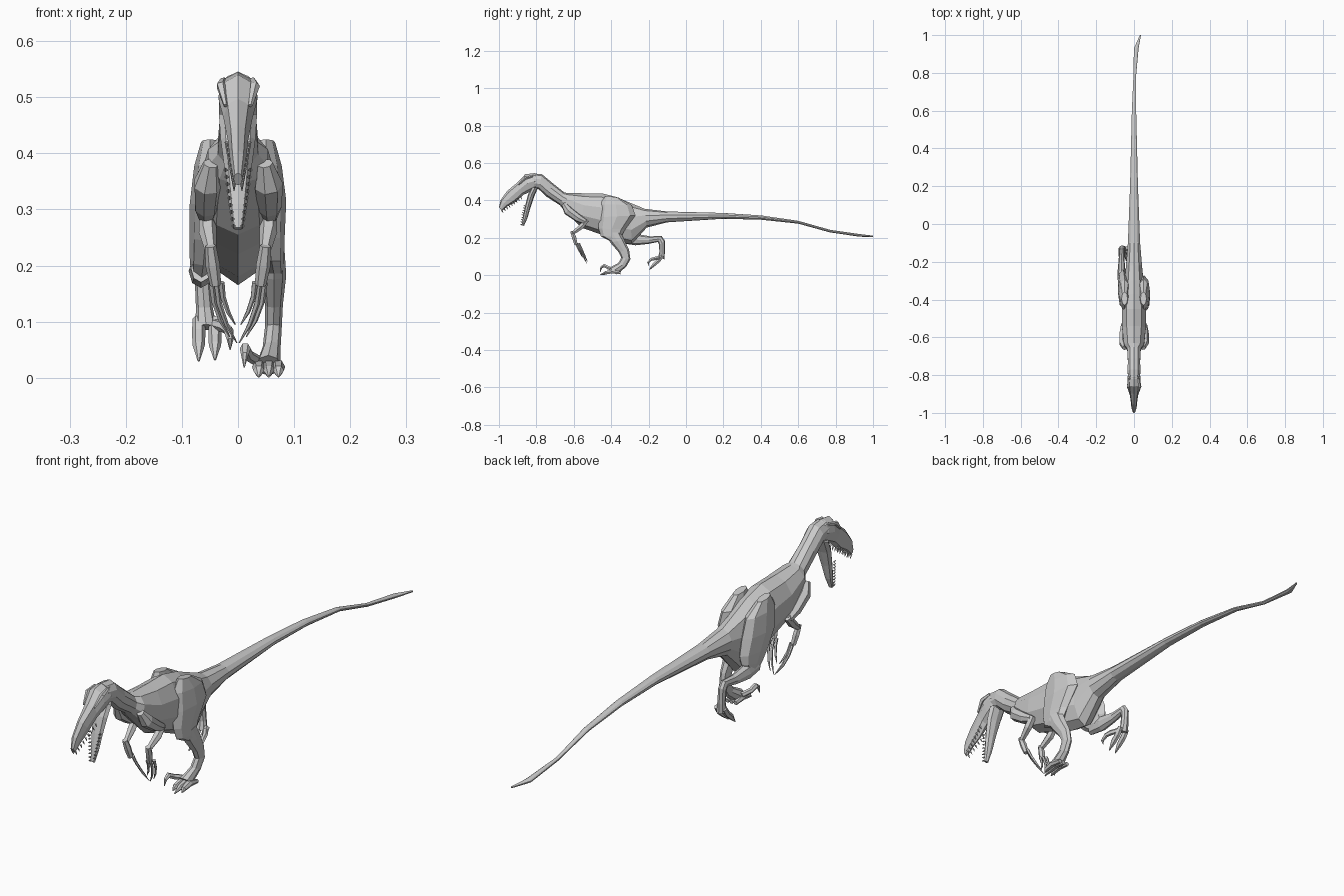
import bpy, bmesh, math
from mathutils import Vector


def make(name, rings):
    """Skin a list of equal-length point rings and cap both ends."""
    bm = bmesh.new()
    vs = [[bm.verts.new(p) for p in r] for r in rings]
    n = len(vs[0])
    for a, b in zip(vs, vs[1:]):
        for i in range(n):
            j = (i + 1) % n
            bm.faces.new((a[i], a[j], b[j], b[i]))
    bm.faces.new(vs[0])
    bm.faces.new(vs[-1])
    bmesh.ops.recalc_face_normals(bm, faces=bm.faces)
    me = bpy.data.meshes.new(name)
    bm.to_mesh(me)
    bm.free()
    ob = bpy.data.objects.new(name, me)
    bpy.context.collection.objects.link(ob)
    return ob


def loft(name, sections, n=10):
    """Sections: (y1, z1, y2, z2, half width, centre x); oval between two profile points."""
    rings = []
    for y1, z1, y2, z2, w, cx in sections:
        ring = []
        for i in range(n):
            a = 2 * math.pi * i / n
            t = (1 - math.cos(a)) / 2
            ring.append((cx + w * math.sin(a), y1 + (y2 - y1) * t, z1 + (z2 - z1) * t))
        rings.append(ring)
    return make(name, rings)


def tube(name, pts, radii, n=6):
    """Tapered tube along a path."""
    P = [Vector(p) for p in pts]
    rings = []
    for i, p in enumerate(P):
        t = (P[min(i + 1, len(P) - 1)] - P[max(i - 1, 0)]).normalized()
        side = (Vector((1, 0, 0)) - t * t.x).normalized()
        up = t.cross(side)
        rings.append([p + radii[i] * (side * math.cos(k * 2 * math.pi / n)
                                      + up * math.sin(k * 2 * math.pi / n)) for k in range(n)])
    return make(name, rings)


# Neck, torso and tail
loft("body", [
    (-.82, .545, -.82, .465, .032, 0), (-.77, .54, -.788, .46, .036, 0),
    (-.71, .49, -.745, .42, .034, 0), (-.65, .442, -.675, .375, .038, 0),
    (-.63, .44, -.65, .345, .056, 0), (-.54, .438, -.56, .255, .066, 0),
    (-.45, .438, -.46, .22, .068, 0)], 10)
loft("hips_and_tail", [
    (-.45, .438, -.46, .22, .068, 0), (-.37, .418, -.37, .18, .066, 0),
    (-.30, .388, -.29, .165, .052, 0), (-.22, .355, -.21, .255, .044, 0),
    (-.10, .341, -.10, .283, .034, 0), (.2, .333, .2, .302, .022, 0),
    (.4, .32, .4, .297, .017, 0), (.6, .291, .6, .276, .012, 0),
    (.77, .243, .77, .229, .007, .003), (.93, .22, .93, .206, .013, .012),
    (1, .212, 1, .205, .003, .034)], 10)

# Skull with long narrow snout
loft("skull", [
    (-.775, .535, -.79, .47, .027, 0), (-.81, .546, -.815, .458, .035, 0),
    (-.86, .54, -.835, .445, .034, 0), (-.90, .497, -.87, .43, .026, 0),
    (-.955, .452, -.91, .392, .018, 0), (-.99, .405, -.955, .368, .014, 0),
    (-1.0, .365, -.985, .343, .008, 0)], 8)

# Lower jaw hanging open
loft("lower_jaw", [
    (-.825, .47, -.79, .47, .034, 0), (-.845, .43, -.812, .42, .031, 0),
    (-.86, .37, -.832, .36, .023, 0), (-.872, .31, -.848, .305, .016, 0),
    (-.878, .268, -.866, .264, .009, 0)], 8)

for s in (-1, 1):
    # Brow ridge and teeth
    tube("brow", [(s * .026, -.82, .53), (s * .03, -.86, .52), (s * .022, -.895, .485)],
         [.006, .009, .004], 5)
    for i in range(9):
        t = i / 8
        p = Vector((s * (.02 - .013 * t), -.885 - .10 * t, .42 - .072 * t))
        tube("upper_tooth", [p, p + Vector((0, .008, -.015))], [.004, .0006], 4)
        p = Vector((s * (.022 - .014 * t), -.858 - .018 * t, .37 - .10 * t))
        tube("lower_tooth", [p, p + Vector((0, -.012, .004))], [.004, .0006], 4)

    # Folded arm: shoulder back to elbow, forward to wrist, hand hanging down
    tube("upper_arm", [(s * .048, -.655, .382), (s * .054, -.63, .345), (s * .056, -.575, .305),
                       (s * .056, -.535, .285)], [.014, .026, .022, .014], 7)
    tube("forearm", [(s * .055, -.53, .295), (s * .054, -.56, .26), (s * .048, -.605, .225)],
         [.014, .016, .010])
    tube("hand", [(s * .049, -.61, .235), (s * .045, -.598, .20), (s * .040, -.588, .165)],
         [.010, .013, .010])
    for k, (dx, dy, length) in enumerate([(.008, .0, .7), (0, .008, 1), (-.009, .016, .9)]):
        root = Vector((s * (.038 - dx), -.588 + dy, .17))
        path = [root + Vector((s * -.036 * f * f * length, .05 * f * length, -.108 * f * length))
                for f in (0, .35, .7, 1)]
        tube("finger", path, [.006, .005, .004, .001], 5)

# Forward (planted) leg
loft("front_thigh", [
    (-.43, .425, -.36, .415, .016, .05), (-.46, .38, -.29, .375, .028, .05),
    (-.468, .31, -.27, .32, .033, .053), (-.468, .25, -.325, .245, .027, .056),
    (-.455, .208, -.345, .208, .022, .06), (-.41, .185, -.355, .19, .018, .064)], 8)
loft("front_shin", [
    (-.435, .225, -.35, .23, .020, .063), (-.405, .175, -.33, .19, .022, .064),
    (-.362, .125, -.304, .135, .016, .064), (-.346, .095, -.297, .085, .015, .063),
    (-.362, .065, -.32, .045, .016, .06), (-.41, .04, -.37, .004, .022, .054)], 8)
for dx, tip in ((-.016, -.445), (.002, -.46), (.019, -.44)):
    x = .053 + dx
    tube("front_toe", [(x, -.35, .012), (x, -.395, .02), (x, -.43, .013), (x, tip, .002)],
         [.008, .012, .010, .002])
tube("front_sickle_claw", [(.035, -.385, .03), (.018, -.415, .04), (.013, -.438, .052),
                           (.012, -.453, .042), (.011, -.458, .018)], [.01, .010, .010, .007, .001])

# Rear (lifted) leg
loft("rear_thigh", [
    (-.43, .425, -.36, .415, .016, -.05), (-.46, .38, -.29, .375, .028, -.05),
    (-.455, .31, -.26, .31, .033, -.053), (-.41, .245, -.24, .255, .028, -.058),
    (-.365, .20, -.245, .225, .024, -.062), (-.315, .168, -.26, .20, .018, -.066)], 8)
loft("rear_shin", [
    (-.335, .17, -.32, .22, .018, -.066), (-.27, .16, -.26, .22, .022, -.066),
    (-.20, .168, -.19, .208, .016, -.066), (-.15, .178, -.13, .21, .013, -.064),
    (-.145, .165, -.113, .185, .014, -.063), (-.142, .125, -.113, .125, .015, -.06),
    (-.15, .095, -.115, .085, .019, -.057)], 8)
for dx, tip in ((-.013, .03), (.016, .032)):
    x = -.057 + dx
    tube("rear_toe", [(x, -.128, .105), (x, -.145, .08), (x, -.17, .058), (x, -.195, tip)],
         [.011, .012, .011, .002])
tube("rear_sickle_claw", [(-.04, -.14, .095), (-.024, -.165, .09), (-.017, -.185, .085),
                          (-.014, -.203, .068), (-.014, -.198, .05)], [.01, .010, .009, .006, .001])
